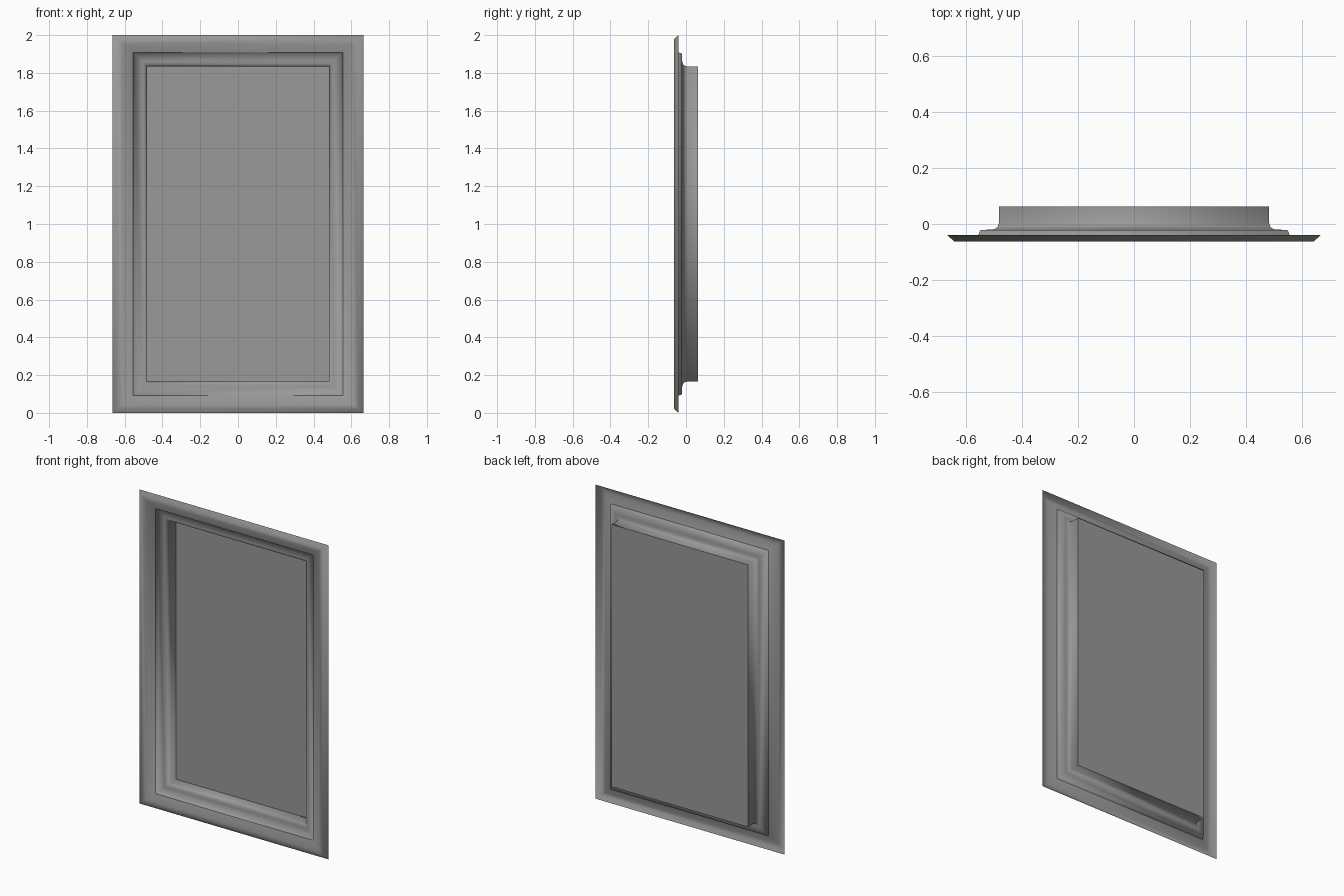
import bpy, bmesh

cube = bpy.data.objects.get("Cube")
if cube:
    bpy.data.objects.remove(cube, do_unlink=True)

HALF_W, TOP = 0.665, 2.0

grey = bpy.data.materials.new("satin grey")
grey.use_nodes = True
colour = (0.32, 0.32, 0.32, 1)
grey.diffuse_color = colour
grey.node_tree.nodes["Principled BSDF"].inputs["Base Color"].default_value = colour

# Moulding section from rim to panel: side inset, top inset, depth, sharp loop
section = [
    (0.0, 0.0, -0.04, False),
    (0.025, 0.021, -0.0625, False),
    (0.055, 0.045, -0.058, False),
    (0.085, 0.069, -0.05, False),
    (0.11, 0.092, -0.039, True),
    (0.118, 0.098, -0.021, False),
    (0.160, 0.140, -0.020, False),
    (0.172, 0.153, -0.016, False),
    (0.180, 0.161, -0.008, False),
    (0.184, 0.165, 0.004, False),
    (0.184, 0.165, 0.0625, True),
]


def rectangle(bm, side, end, y):
    """Add the four corners of one inset rectangle."""
    x, low, high = HALF_W - side, end, TOP - end
    return [bm.verts.new((px, y, pz))
            for px, pz in ((-x, low), (x, low), (x, high), (-x, high))]


def finish(name, bm):
    for face in bm.faces:
        face.smooth = True
        face.material_index = 0
    mesh = bpy.data.meshes.new(name)
    bm.to_mesh(mesh)
    bm.free()
    mesh.materials.append(grey)
    obj = bpy.data.objects.new(name, mesh)
    bpy.context.collection.objects.link(obj)
    return obj


# Moulded frame: a thin pressed sheet stepping back to the recess
bm = bmesh.new()
loops = [rectangle(bm, *row[:3]) for row in section]
for outer, inner in zip(loops, loops[1:]):
    for i in range(4):
        j = (i + 1) % 4
        bm.faces.new((outer[i], outer[j], inner[j], inner[i]))
for loop, row in zip(loops, section):
    if row[3]:
        for i in range(4):
            bm.edges.get((loop[i], loop[(i + 1) % 4])).smooth = False
finish("moulded_frame", bm)

# Flat panel closing the back of the recess
bm = bmesh.new()
bm.faces.new(rectangle(bm, *section[-1][:3]))
finish("recessed_panel", bm)
